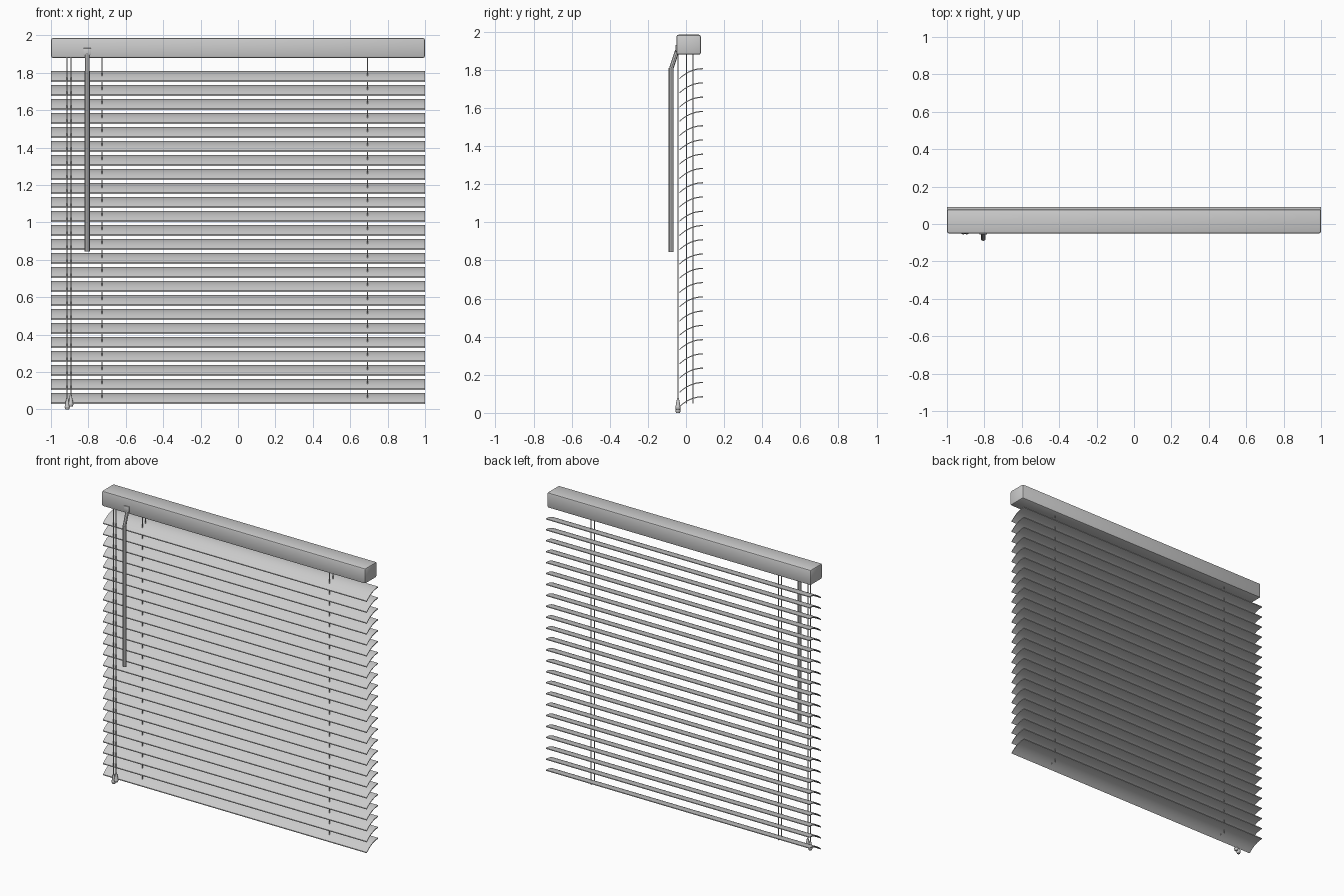
import bpy, bmesh
from mathutils import Vector

if "Cube" in bpy.data.objects:
    bpy.data.objects.remove(bpy.data.objects["Cube"])


def finish(name, bm, smooth=True):
    bmesh.ops.recalc_face_normals(bm, faces=bm.faces)
    me = bpy.data.meshes.new(name)
    bm.to_mesh(me)
    bm.free()
    ob = bpy.data.objects.new(name, me)
    bpy.context.collection.objects.link(ob)
    if smooth:
        bpy.ops.object.select_all(action='DESELECT')
        ob.select_set(True)
        bpy.context.view_layer.objects.active = ob
        bpy.ops.object.shade_smooth_by_angle()
    return ob


def box(name, lo, hi, bevel):
    lo, hi = Vector(lo), Vector(hi)
    bm = bmesh.new()
    bmesh.ops.create_cube(bm, size=1)
    for v in bm.verts:
        v.co = (lo + hi) / 2 + v.co * (hi - lo)
    bmesh.ops.bevel(bm, geom=bm.edges[:], offset=bevel, segments=2,
                    profile=0.5, affect='EDGES')
    return finish(name, bm)


def rod(name, a, b, r1, r2=None, sides=8):
    a, b = Vector(a), Vector(b)
    bm = bmesh.new()
    bmesh.ops.create_cone(bm, cap_ends=True, segments=sides, radius1=r1,
                          radius2=r1 if r2 is None else r2, depth=(b - a).length)
    rot = (b - a).to_track_quat('Z', 'Y')
    for v in bm.verts:
        v.co = rot @ v.co + (a + b) / 2
    return finish(name, bm)


# headrail
box("headrail", (-1, -0.05, 1.88), (1, 0.078, 1.985), 0.01)

# curved slats: thin arc profile swept across the width
p0, p1, p2 = Vector((-0.034, -0.056)), Vector((0.022, -0.004)), Vector((0.09, -0.004))
arc = []
for i in range(9):
    t = i / 8
    arc.append(p0 * (1 - t) ** 2 + p1 * 2 * t * (1 - t) + p2 * t * t)
THICK = 0.006
profile = [(p.x, p.y - THICK / 2) for p in arc] + \
          [(p.x, p.y + THICK / 2) for p in reversed(arc)]
COUNT, TOP, BOTTOM = 24, 1.811, 0.089
for n in range(COUNT):
    z = TOP + (BOTTOM - TOP) * n / (COUNT - 1)
    bm = bmesh.new()
    left = [bm.verts.new((-1, y, z + h)) for y, h in profile]
    right = [bm.verts.new((1, y, z + h)) for y, h in profile]
    k, m = len(profile), len(arc)
    for i in range(k):
        j = (i + 1) % k
        bm.faces.new((left[i], left[j], right[j], right[i]))
    for ring in (left, right):
        for i in range(m - 1):
            bm.faces.new((ring[i], ring[i + 1], ring[k - 2 - i], ring[k - 1 - i]))
    finish(f"slat_{n + 1:02d}", bm)

# ladder cords through the slats
for x in (-0.727, 0.693):
    for y in (0.002, 0.037):
        rod("ladder_cord", (x, y, 0.048), (x, y, 1.89), 0.003, sides=6)

# pull cords with tassels
for x, z in ((-0.913, 0.0), (-0.894, 0.015)):
    y = -0.042
    rod("pull_cord", (x, y, z + 0.05), (x, y, 1.89), 0.003, sides=6)
    rod("tassel", (x, y, z + 0.012), (x, y, z + 0.062), 0.014, 0.005, sides=12)
    rod("tassel_base", (x, y, z), (x, y, z + 0.012), 0.010, 0.014, sides=12)

# tilt wand, its angled link and the bracket on the headrail
rod("tilt_wand", (-0.806, -0.078, 0.845), (-0.806, -0.078, 1.81), 0.0135, sides=8)
rod("wand_link", (-0.806, -0.078, 1.805), (-0.806, -0.046, 1.902), 0.0115, sides=8)
box("wand_bracket", (-0.826, -0.056, 1.895), (-0.786, -0.03, 1.932), 0.003)
